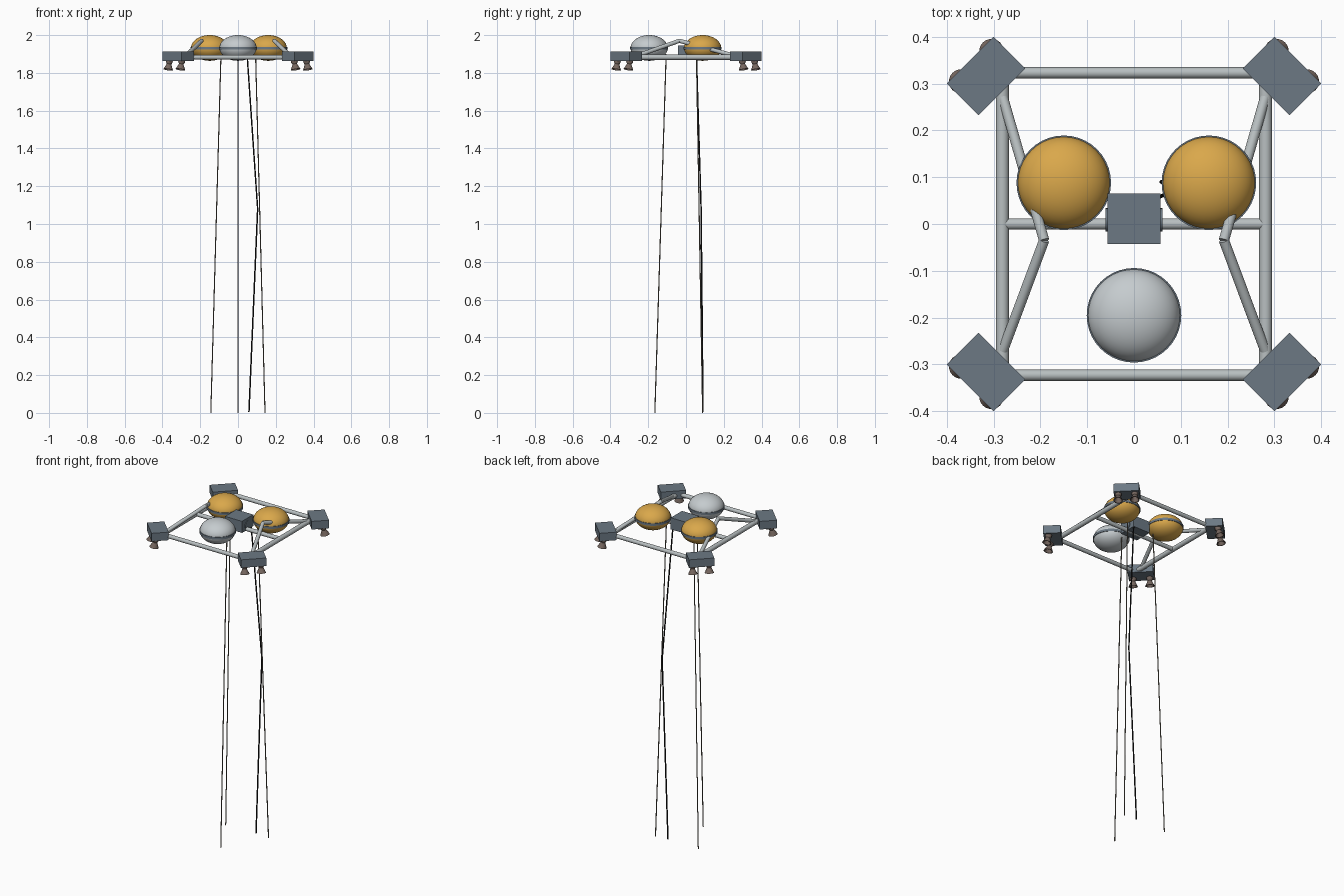
import bpy, bmesh, math
from mathutils import Vector, Matrix

cube = bpy.data.objects.get("Cube")
if cube:
    bpy.data.objects.remove(cube)


def material(name, rgb):
    m = bpy.data.materials.new(name)
    m.use_nodes = True
    m.diffuse_color = (*rgb, 1)
    m.node_tree.nodes["Principled BSDF"].inputs["Base Color"].default_value = (*rgb, 1)
    return m


GOLD = material("gold", (0.70, 0.39, 0.07))
SILVER = material("silver", (0.56, 0.60, 0.62))
TUBE = material("tube grey", (0.48, 0.52, 0.53))
SLATE = material("slate", (0.15, 0.19, 0.23))
BROWN = material("nozzle brown", (0.18, 0.135, 0.115))
ROPE = material("cable grey", (0.20, 0.18, 0.145))
BLACK = material("black", (0.01, 0.01, 0.01))


def finish(name, bm, mat, matrix=None, smooth=True):
    bmesh.ops.recalc_face_normals(bm, faces=bm.faces)
    if matrix:
        bm.transform(matrix)
    for f in bm.faces:
        f.smooth = smooth
    if smooth:
        for e in bm.edges:
            if len(e.link_faces) == 2 and e.calc_face_angle() > math.radians(40):
                e.smooth = False
    mesh = bpy.data.meshes.new(name)
    bm.to_mesh(mesh)
    bm.free()
    mesh.materials.append(mat)
    ob = bpy.data.objects.new(name, mesh)
    bpy.context.collection.objects.link(ob)
    return ob


def rod(name, a, b, r, mat, sides=16):
    a, b = Vector(a), Vector(b)
    d = b - a
    bm = bmesh.new()
    bmesh.ops.create_cone(bm, cap_ends=True, segments=sides, radius1=r, radius2=r, depth=d.length)
    turn = d.to_track_quat('Z', 'Y').to_matrix().to_4x4()
    return finish(name, bm, mat, Matrix.Translation((a + b) / 2) @ turn)


def box(name, size, matrix, mat):
    bm = bmesh.new()
    bmesh.ops.create_cube(bm, size=1)
    bm.transform(Matrix.Diagonal((*size, 1)))
    return finish(name, bm, mat, matrix, smooth=False)


def lathe(name, profile, matrix, mat, steps=20):
    bm = bmesh.new()
    vs = [bm.verts.new((r, 0, z)) for r, z in profile]
    es = [bm.edges.new(p) for p in zip(vs, vs[1:])]
    bmesh.ops.spin(bm, geom=vs + es, cent=(0, 0, 0), axis=(0, 0, 1),
                   angle=math.tau, steps=steps)
    bmesh.ops.remove_doubles(bm, verts=bm.verts, dist=1e-5)
    return finish(name, bm, mat, matrix)


# Flattened propellant tanks with an equator rim
def tank(name, x, y, mat):
    bm = bmesh.new()
    bmesh.ops.create_uvsphere(bm, u_segments=40, v_segments=24, radius=1)
    place = Matrix.Translation((x, y, 1.932))
    finish(name, bm, mat, place @ Matrix.Diagonal((0.0985, 0.0985, 0.068, 1)))
    rod(name + "_rim", (x, y, 1.924), (x, y, 1.938), 0.101, SLATE, 40)


tank("left_tank", 0.16, 0.088, GOLD)
tank("right_tank", -0.15, 0.088, GOLD)
tank("front_tank", 0, -0.195, SILVER)

# Square tube frame
Z = 1.883
for side, s in (("left", 1), ("right", -1)):
    rod(side + "_rail", (s * 0.281, -0.3, Z), (s * 0.281, 0.3, Z), 0.014, TUBE)
    apex = (s * 0.192, -0.035, 1.97)
    rod(side + "_front_strut", (s * 0.28, -0.27, 1.887), apex, 0.011, TUBE)
    rod(side + "_back_strut", (s * 0.28, 0.27, 1.887), apex, 0.011, TUBE)
for end, s in (("back", 1), ("front", -1)):
    rod(end + "_rail", (-0.29, s * 0.323, Z), (0.29, s * 0.323, Z), 0.012, TUBE)
rod("cross_bar", (-0.28, 0, Z), (0.28, 0, Z), 0.012, TUBE)

# Central winch
box("winch_box", (0.114, 0.108, 0.07), Matrix.Translation((0, 0.011, 1.91)), SLATE)
rod("winch_drum", (-0.061, 0.009, 1.905), (0.061, 0.009, 1.905), 0.025, SLATE, 20)

# Corner blocks, each carrying two outward-canted nozzles
BELL = [(0, 0.008), (0.018, 0.008), (0.018, -0.008), (0.012, -0.018),
        (0.026, -0.048), (0.022, -0.048), (0.008, -0.02), (0, -0.02)]
for k, corner in enumerate(("back_left", "back_right", "front_right", "front_left")):
    spin = Matrix.Rotation(math.radians(45 + 90 * k), 4, 'Z')
    base = spin @ Matrix.Translation((0.447, 0, 1.864))
    box(corner + "_block", (0.096, 0.141, 0.049), base @ Matrix.Translation((0, 0, 0.0245)), SLATE)
    for n, t in enumerate((-0.046, 0.046)):
        cant = Matrix.Rotation(math.radians(-12), 4, 'Y')
        lathe(f"{corner}_nozzle_{n + 1}", BELL, base @ Matrix.Translation((0.02, t, 0)) @ cant, BROWN)

# Three suspension cables
rod("right_cable", (-0.09, 0.055, 1.9), (-0.144, 0.088, 0), 0.003, ROPE, 8)
rod("left_cable", (0.093, 0.055, 1.9), (0.143, 0.088, 0), 0.003, ROPE, 8)
rod("front_cable", (0, -0.105, 1.9), (0, -0.165, 0), 0.003, ROPE, 8)

# Slack umbilical, bent halfway down
bend = (0.104, 0.08, 1.08)
rod("umbilical_top", (0.048, 0.055, 1.9), bend, 0.004, BLACK, 8)
rod("umbilical_bottom", bend, (0.058, 0.09, 0.005), 0.004, BLACK, 8)
